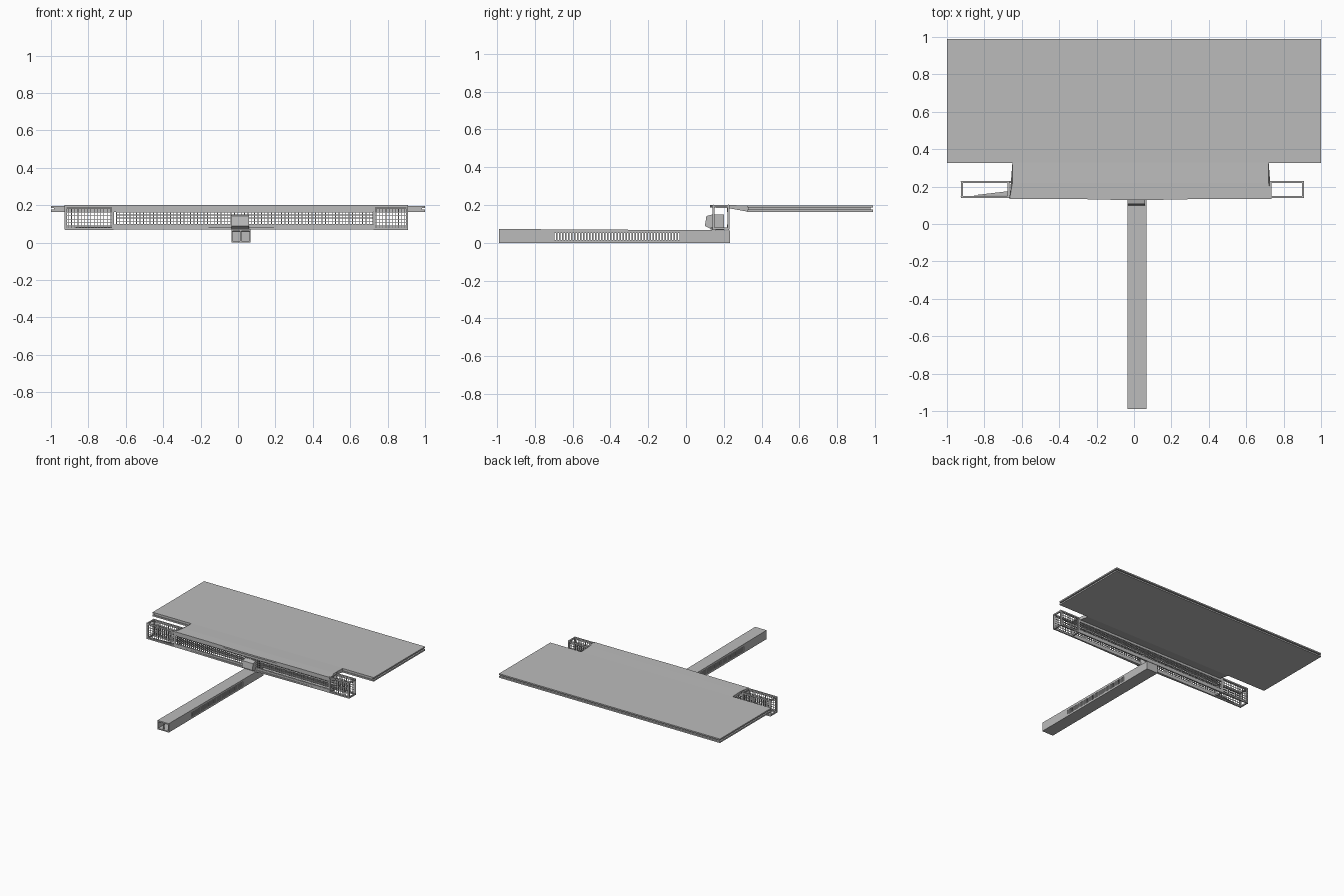
import bpy, bmesh
from mathutils import Vector

old = bpy.data.objects.get("Cube")
if old:
    bpy.data.objects.remove(old)

grey = bpy.data.materials.new("plain grey")
grey.use_nodes = True
colour = (0.5, 0.5, 0.5, 1)
grey.diffuse_color = colour
grey.node_tree.nodes["Principled BSDF"].inputs["Base Color"].default_value = colour


def make(name, bm):
    bmesh.ops.recalc_face_normals(bm, faces=bm.faces)
    mesh = bpy.data.meshes.new(name)
    bm.to_mesh(mesh)
    bm.free()
    mesh.materials.append(grey)
    ob = bpy.data.objects.new(name, mesh)
    bpy.context.collection.objects.link(ob)
    return ob


def box(bm, x, y, z):
    verts = bmesh.ops.create_cube(bm, size=1)["verts"]
    for v in verts:
        v.co = Vector(r[0] if c < 0 else r[1] for c, r in zip(v.co, (x, y, z)))


def boxes(name, items):
    bm = bmesh.new()
    for item in items:
        box(bm, *item)
    return make(name, bm)


def prism(name, points, axis, low, high):
    """Extrude a flat outline along an axis (0 = x, 2 = z)."""
    bm = bmesh.new()

    def place(p, d):
        return (d, p[0], p[1]) if axis == 0 else (p[0], p[1], d)

    face = bm.faces.new([bm.verts.new(place(p, low)) for p in points])
    out = bmesh.ops.extrude_face_region(bm, geom=[face])["geom"]
    shift = Vector(place((0, 0), high - low))
    bmesh.ops.translate(bm, verts=[g for g in out if isinstance(g, bmesh.types.BMVert)], vec=shift)
    return make(name, bm)


def steps(a, b, n):
    return [a + (b - a) * i / n for i in range(n + 1)]


def lattice(name, x, ys, z, nx, nz, w=0.0022):
    """Crossing bars in one or more upright planes."""
    items = []
    for y in ys:
        items += [((c - w, c + w), (y - w, y + w), z) for c in steps(*x, nx)]
        items += [(x, (y - w, y + w), (c - w, c + w)) for c in steps(*z, nz)]
    return boxes(name, items)


LEFT, RIGHT = -0.65, 0.72          # ends of the covered hall
FRONT, BACK = 0.14, 0.23
FLOOR, TOP = 0.07, 0.2

# Main roof: two plates with a recessed core
boxes("roof_top_plate", [((-1, 1), (0.325, 0.99), (0.186, 0.197))])
boxes("roof_core", [((-0.985, 0.985), (0.33, 0.975), (0.175, 0.188))])
boxes("roof_bottom_plate", [((-1, 1), (0.325, 0.99), (0.164, 0.176))])

# Sloping neck joining the hall to the roof
neck = prism("roof_neck", [(0.135, 0.186), (0.135, 0.2), (0.22, 0.2), (0.33, 0.197),
                           (0.33, 0.164), (0.22, 0.184)], 0, LEFT, RIGHT)
for v in neck.data.vertices:
    if v.co.y < 0.2:
        v.co.x -= 0.015 if v.co.x < 0 else -0.015

# Hall beams, sills and lattice walls
hall = (LEFT - 0.02, RIGHT + 0.01)
boxes("hall_beams", [(hall, (y, y + 0.012), z) for y in (FRONT, BACK - 0.012)
                     for z in ((0.164, 0.184), (FLOOR, 0.098))])
prism("front_sill", [(-0.6, FRONT), (-0.05, 0.13), (0.08, 0.13), (0.65, FRONT)], 2, FLOOR, 0.082)
prism("front_eave", [(-0.6, FRONT), (-0.05, 0.128), (0.08, 0.128), (0.65, FRONT)], 2, 0.187, 0.2)
lattice("hall_lattice", (LEFT, RIGHT), (FRONT + 0.006, BACK - 0.006), (0.098, 0.164), 76, 4)


def end_cage(name, x, inner, nx):
    """Open box frame with a grid on its front and back."""
    t = 0.011
    xs = [(x[0], x[0] + t), (x[1] - t, x[1])]
    ys = [(FRONT, FRONT + t), (BACK - t, BACK)]
    zs = [(FLOOR, FLOOR + t), (TOP - t, TOP)]
    items = [(x, b, c) for b in ys for c in zs]
    items += [(a, (FRONT, BACK), c) for a in xs for c in zs]
    items += [(a, b, (FLOOR, TOP)) for a in xs for b in ys]
    boxes(name + "_frame", items)
    lattice(name + "_lattice", x, (FRONT + 0.005, BACK - 0.005), (FLOOR, TOP), nx, 7, 0.0016)


end_cage("right_cage", (-0.925, -0.665), LEFT, 15)
end_cage("left_cage", (0.725, 0.908), RIGHT, 11)
prism("slanted_panel", [(-0.87, 0.152), (-0.675, 0.152), (-0.675, 0.175)], 2, 0.078, 0.084)

# Entrance block above the tunnel
prism("entrance_block", [(0.1, 0.09), (0.108, 0.142), (0.142, 0.15), (0.2, 0.15),
                         (0.2, 0.068), (0.14, 0.068)], 0, -0.035, 0.06)

# Long walkway: floor, roof, ribbed sides and a middle post at the open end
WEST, EAST = -0.036, 0.067
START, END = -0.99, 0.232
boxes("walkway_floor", [((WEST, EAST), (START, END), (0, 0.009))])
prism("walkway_roof", [(START, 0.062), (START, 0.073), (END, 0.066), (END, 0.057)], 0, WEST, EAST)
walls, ribs = [], []
for x in (WEST, EAST - 0.006):
    span = (x, x + 0.006)
    walls += [(span, (START, -0.7), (0.005, 0.064)), (span, (-0.03, END), (0.005, 0.06)),
              (span, (-0.7, -0.03), (0.005, 0.016)), (span, (-0.7, -0.03), (0.052, 0.064))]
    ribs += [(span, (y - 0.004, y + 0.004), (0.012, 0.056)) for y in steps(-0.7, -0.03, 42)]
boxes("walkway_walls", walls)
boxes("walkway_ribs", ribs)
boxes("walkway_end_wall", [((WEST, EAST), (END - 0.008, END), (0.005, 0.06))])
boxes("walkway_middle_post", [((0.011, 0.02), (START + 0.004, START + 0.012), (0.005, 0.066))])
